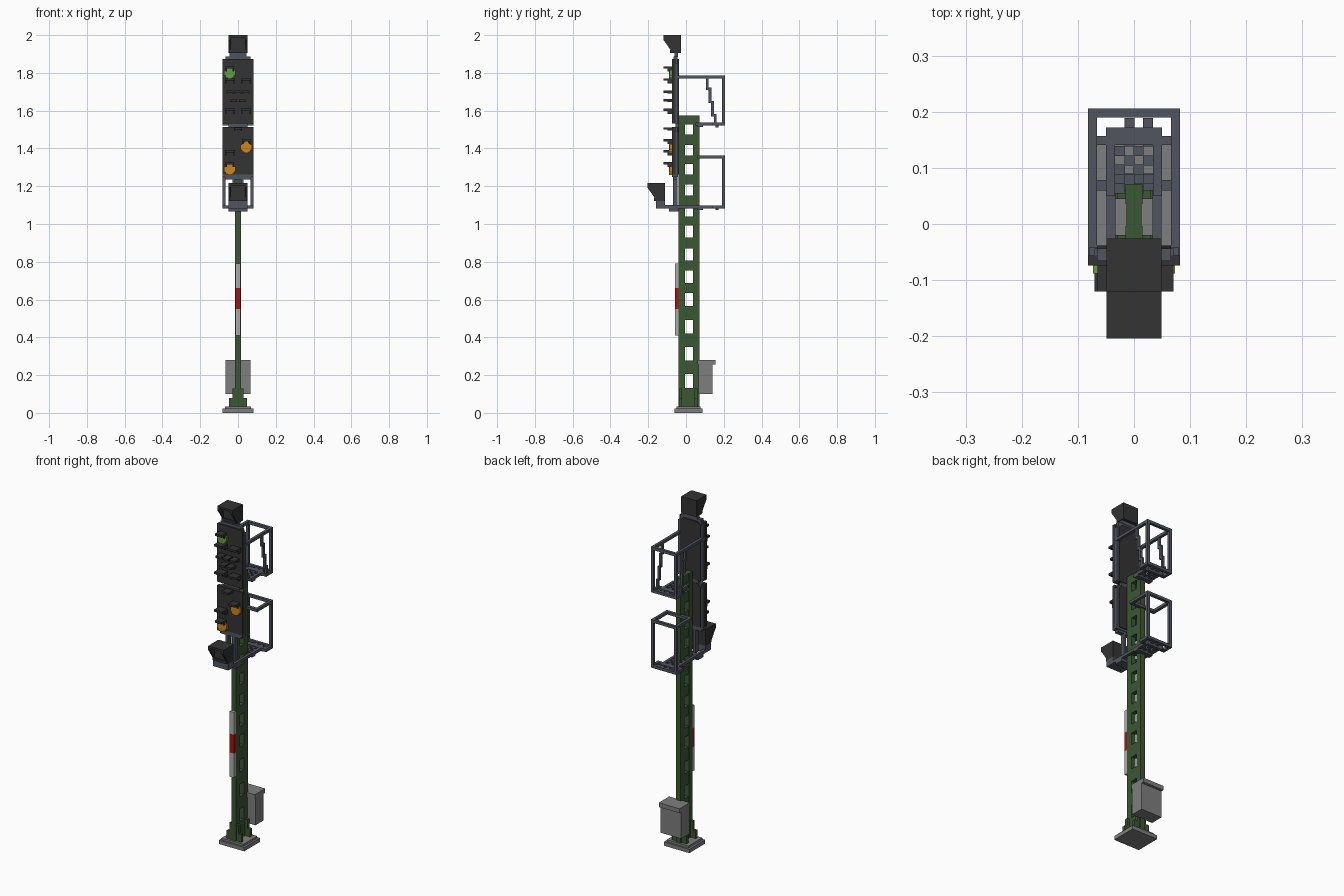
import bpy, bmesh

if "Cube" in bpy.data.objects:
    bpy.data.objects.remove(bpy.data.objects["Cube"])


def material(name, rgb):
    m = bpy.data.materials.new(name)
    m.diffuse_color = (*rgb, 1)
    m.use_nodes = True
    m.node_tree.nodes["Principled BSDF"].inputs["Base Color"].default_value = m.diffuse_color
    return m


DARK = material("dark_grey", (0.033, 0.033, 0.033))
SLATE = material("slate", (0.083, 0.09, 0.115))
GREY = material("mid_grey", (0.21, 0.21, 0.21))
GREEN = material("mast_green", (0.045, 0.095, 0.034))
WHITE = material("off_white", (0.43, 0.43, 0.43))
RED = material("red", (0.38, 0.006, 0.006))
ORANGE = material("amber", (0.62, 0.24, 0.01))
LIME = material("lamp_green", (0.12, 0.34, 0.055))


def finish(name, bm, mat):
    bmesh.ops.recalc_face_normals(bm, faces=bm.faces)
    me = bpy.data.meshes.new(name)
    bm.to_mesh(me)
    bm.free()
    me.materials.append(mat)
    ob = bpy.data.objects.new(name, me)
    bpy.context.collection.objects.link(ob)
    return ob


def boxes(name, mat, items):
    """Each item is x0, x1, y0, y1, z0, z1."""
    bm = bmesh.new()
    for x0, x1, y0, y1, z0, z1 in items:
        for v in bmesh.ops.create_cube(bm, size=1)["verts"]:
            v.co.x = x0 if v.co.x < 0 else x1
            v.co.y = y0 if v.co.y < 0 else y1
            v.co.z = z0 if v.co.z < 0 else z1
    return finish(name, bm, mat)


def prism(name, mat, pts, axis, a, b):
    """Extrude an outline along x (points are y, z) or along y (points are x, z)."""
    bm = bmesh.new()
    place = (lambda p, t: (t, *p)) if axis == "x" else (lambda p, t: (p[0], t, p[1]))
    ends = [[bm.verts.new(place(p, t)) for p in pts] for t in (a, b)]
    for ring in ends:
        bm.faces.new(ring)
    n = len(pts)
    for i in range(n):
        j = (i + 1) % n
        bm.faces.new((ends[0][i], ends[0][j], ends[1][j], ends[1][i]))
    return finish(name, bm, mat)


def pair(x0, x1, *rest):
    return [(x0, x1, *rest), (-x1, -x0, *rest)]


# Footing
boxes("base_plate", GREY, [(-.082, .082, -.06, .087, 0, .022),
                           (-.07, .07, -.05, .077, .022, .034)])
foot = []
for y0, y1 in ((-.037, -.02), (.045, .062)):
    foot += [(-.047, .047, y0, y1, .034, .08), (-.03, .03, y0, y1, .08, .13)]
boxes("mast_foot", GREEN, foot)

# Ladder-like mast: two legs with rungs between the openings
boxes("mast_legs", GREEN, [(-.015, .015, -.04, -.004, .03, 1.575),
                           (-.015, .015, .036, .071, .03, 1.575)])
openings = [.17, .313, .456, .60, .72, .838, .96, 1.07, 1.18, 1.29, 1.39, 1.50]
rungs, low = [], .03
for i, c in enumerate(openings):
    half = .037 - .001 * i
    rungs.append((-.013, .013, -.004, .036, low, c - half))
    low = c + half
rungs.append((-.013, .013, -.004, .036, low, 1.575))
boxes("mast_rungs", GREEN, rungs)

# Striped plate on the mast front
boxes("stripe_white", WHITE, [(-.014, .014, -.058, -.04, .41, .55),
                              (-.014, .014, -.058, -.04, .66, .79)])
boxes("stripe_red", RED, [(-.014, .014, -.058, -.04, .55, .66)])

# Equipment cabinet
boxes("cabinet", GREY, [(-.067, .067, .065, .14, .10, .255)])
boxes("cabinet_lid", GREY, [(-.067, .067, .06, .155, .255, .28)])

# Signal heads: front panel, rear housing with cut corners, slate border
for name, z0, z1 in (("lower", 1.262, 1.513), ("upper", 1.533, 1.873)):
    boxes(name + "_head_panel", DARK, [(-.082, .082, -.074, -.056, z0, z1)])
    c = .02
    prism(name + "_head_housing", DARK,
          [(-.066, z0), (.066, z0), (.066, z1 - c), (.066 - c, z1),
           (-.066 + c, z1), (-.066, z1 - c)], "y", -.056, -.038)
    boxes(name + "_head_border", SLATE,
          pair(.066, .08, -.056, -.042, z0, z1 - c)
          + [(-.07, .07, -.056, -.044, z1 - c, z1)])
boxes("lower_head_sill", SLATE, [(-.082, .082, -.074, -.042, 1.25, 1.262),
                                 (-.068, .068, -.07, -.045, 1.236, 1.25)])
boxes("head_joint", SLATE, [(-.05, .05, -.056, -.04, 1.51, 1.535)])
boxes("top_neck", SLATE, [(-.066, .066, -.066, -.044, 1.873, 1.888),
                          (-.045, .045, -.062, -.042, 1.885, 1.915)])


# Lamp hoods and lit lenses
def hoods(name, spots):
    items = []
    for x, z, w, drop in spots:
        items.append((x - w, x + w, -.12, -.074, z - .006, z + .006))
        for s in (-1, 1):
            e = x + s * (w - .004)
            items.append((e - .004, e + .004, -.097, -.074, z - drop, z - .006))
    boxes(name, DARK, items)


hoods("upper_hoods", [(-.043, 1.828, .022, .02), (-.043, 1.765, .027, .022),
                      (.043, 1.765, .027, .022), (-.043, 1.70, .018, .01),
                      (0, 1.70, .018, .01), (.043, 1.70, .018, .01),
                      (-.022, 1.655, .018, .01), (.022, 1.655, .018, .01),
                      (-.043, 1.605, .027, .022), (.043, 1.605, .027, .022)])
hoods("lower_hoods", [(0, 1.505, .022, .01), (.043, 1.443, .022, .02),
                      (-.043, 1.385, .027, .022), (-.043, 1.322, .022, .02)])


def lens(name, mat, x, z):
    boxes(name, mat, [(x - .03, x + .03, -.088, -.074, z - .015, z + .015),
                      (x - .022, x + .022, -.089, -.074, z - .026, z + .024),
                      (x - .012, x + .012, -.09, -.074, z - .03, z + .03)])


lens("green_lens", LIME, -.043, 1.80)
lens("upper_amber_lens", ORANGE, .043, 1.406)
lens("lower_amber_lens", ORANGE, -.043, 1.29)


# Indicator boxes: body with a screen set back under a sloping hood
def indicator(name, y, z):
    boxes(name + "_body", DARK, [(-.045, .045, y + .04, y + .094, z - .095, z)])
    boxes(name + "_hood_top", DARK, [(-.049, .049, y, y + .094, z - .012, z)])
    side = [(y, z), (y + .094, z), (y + .094, z - .095), (y + .048, z - .095),
            (y + .035, z - .075), (y + .015, z - .045), (y, z - .025)]
    for s, tag in ((-1, "left"), (1, "right")):
        prism(name + "_hood_" + tag, DARK, side, "x", s * .037, s * .049)
    boxes(name + "_sill", DARK, [(-.045, .045, y + .034, y + .05, z - .095, z - .08)])


indicator("top_indicator", -.12, 2.0)
indicator("lower_indicator", -.204, 1.217)

# Bracket carrying the lower indicator
boxes("indicator_bracket", SLATE,
      pair(.033, .049, -.16, .06, 1.083, 1.1)
      + [(-.049, .049, -.16, -.11, 1.083, 1.122),
         (-.049, .049, -.09, -.04, 1.066, 1.083)]
      + pair(.015, .03, -.07, -.045, 1.1, 1.245))


# Service platforms with chequered grating and guard rails
def platform(name, z, top, rail_start):
    t, c = .016, .0167
    floor = pair(.034, .05, .05, .172, z, z + t)
    floor += [(-.082, .082, .141, .157, z, z + t),
              (-.05, .05, .06, .09, z - .008, z + .008),
              (-.05, .05, .155, .172, z - .01, z + t)]
    floor += pair(.066, .082, .141, .204, z, z + t)
    for i in range(4):
        for j in range(8):
            if (i + j) % 2 == 0:
                x, y = -.0334 + i * c, .055 + j * c
                floor.append((x - .0005, x + c + .0005, y - .0005, y + c + .0005,
                              z + .002, z + .013))
    boxes(name + "_floor", SLATE, floor)
    rails = pair(.066, .082, rail_start, .19, top - t, top)
    rails += [(-.082, .082, .19, .206, top - t, top),
              (-.082, .082, .19, .206, z, z + t)]
    rails += pair(.066, .082, .19, .206, z + t, top - t)
    boxes(name + "_rails", SLATE, rails)


platform("lower_platform", 1.083, 1.363, .06)
platform("upper_platform", 1.522, 1.787, -.056)
boxes("lower_rail_tie", SLATE, [(-.082, .082, .06, .078, 1.347, 1.363)])

# Stepped braces at the sides of the upper cage
brace = []
for i, (y, z0, z1) in enumerate([(.105, 1.71, 1.775), (.12, 1.64, 1.722),
                                 (.133, 1.57, 1.652), (.147, 1.53, 1.582)]):
    brace += pair(.068, .08, y, y + .015, z0, z1)
boxes("side_braces", SLATE, brace)
